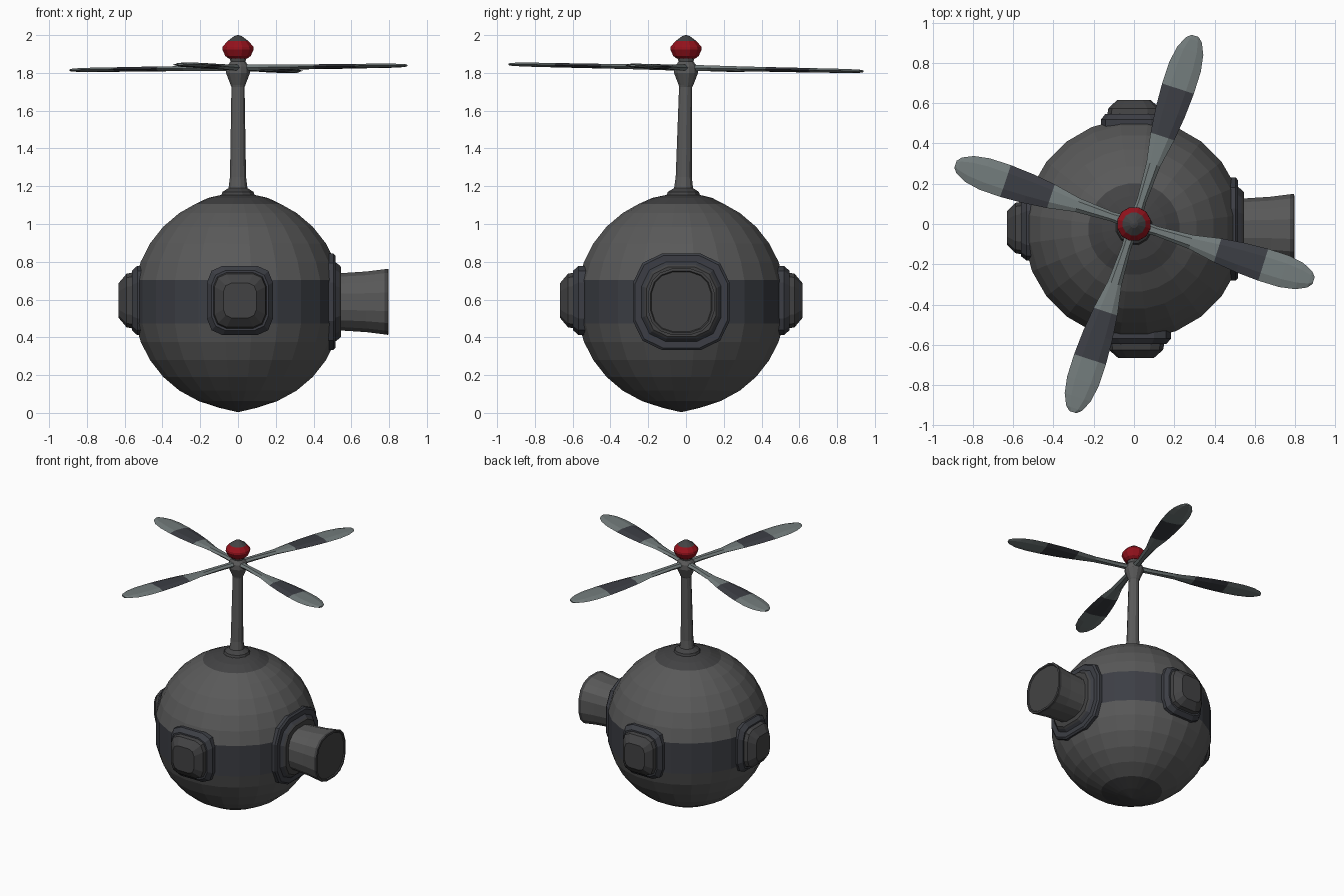
import bpy, bmesh
from math import cos, sin, pi, radians, copysign
from mathutils import Matrix, Vector

if "Cube" in bpy.data.objects:
    bpy.data.objects.remove(bpy.data.objects["Cube"])

COLORS = {
    "shell": (0.10, 0.10, 0.10), "dark": (0.055, 0.055, 0.057),
    "band": (0.045, 0.048, 0.058), "blade": (0.17, 0.20, 0.20),
    "red": (0.30, 0.006, 0.012),
}
MATS = {}
for key, c in COLORS.items():
    MATS[key] = bpy.data.materials.new(key)
    MATS[key].diffuse_color = (*c, 1)

CENTRE = Vector((0, -0.025, 0.588))


def ring(rx, ry, z, n=24, p=1.0, c=(0, 0)):
    """Superellipse ring of n points; p below 1 squares it off."""
    pts = []
    for i in range(n):
        a = 2 * pi * (i + 0.5) / n
        x = copysign(abs(cos(a)) ** p, cos(a))
        y = copysign(abs(sin(a)) ** p, sin(a))
        pts.append(Vector((c[0] + rx * x, c[1] + ry * y, z)))
    return pts


def loft(name, rings, mats, matrix=Matrix()):
    """Skin a stack of rings; mats names one material per strip, ends are capped."""
    bm = bmesh.new()
    used = list(dict.fromkeys(mats))
    vs = [[bm.verts.new(matrix @ p) for p in r] for r in rings]
    n = len(rings[0])
    for k in range(len(vs) - 1):
        for i in range(n):
            j = (i + 1) % n
            f = bm.faces.new((vs[k][i], vs[k][j], vs[k + 1][j], vs[k + 1][i]))
            f.material_index = used.index(mats[k])
    bm.faces.new(vs[0][::-1]).material_index = used.index(mats[0])
    bm.faces.new(vs[-1]).material_index = used.index(mats[-1])
    bmesh.ops.recalc_face_normals(bm, faces=bm.faces)
    me = bpy.data.meshes.new(name)
    bm.to_mesh(me)
    bm.free()
    for m in used:
        me.materials.append(MATS[m])
    ob = bpy.data.objects.new(name, me)
    bpy.context.collection.objects.link(ob)
    return ob


def facing(out, offset=(0, 0, 0)):
    """Matrix at the body centre with local z pointing outwards and local y up."""
    out, up = Vector(out), Vector((0, 0, 1))
    rot = Matrix((up.cross(out), up, out)).transposed().to_4x4()
    return Matrix.Translation(CENTRE + Vector(offset)) @ rot


# Round body with dark end caps and a flat equator band
cy = CENTRE.y
lats = [-68, -56, -44.5, -33, -22, -11.7, 11.7, 22, 33, 44.5, 56, 66]
body = [ring(0.006, 0.006, 0.005, c=(0, cy)), ring(0.10, 0.10, 0.027, c=(0, cy))]
for a in map(radians, lats):
    body.append(ring(0.56 * cos(a), 0.56 * cos(a), CENTRE.z + 0.567 * sin(a), c=(0, cy)))
body += [ring(0.16, 0.16, 1.138, c=(0, -0.02)), ring(0.085, 0.085, 1.155, c=(0, -0.015))]
strips = ["dark"] * 2 + ["shell"] * 5 + ["band"] + ["shell"] * 5 + ["dark"] * 2
loft("body", body, strips)

# Mast with flared foot and hub
mast = [(0.095, 1.145, -0.015), (0.085, 1.17, -0.014), (0.052, 1.19, -0.013),
        (0.044, 1.25, -0.012), (0.036, 1.725, -0.002), (0.04, 1.735, 0),
        (0.066, 1.80, 0), (0.062, 1.835, 0), (0.04, 1.86, 0), (0.05, 1.885, 0)]
loft("mast", [ring(r, r, z, 12, c=(0, y)) for r, z, y in mast],
     ["dark"] * 2 + ["shell"] * 7)

# Red nose cap with grey tip
cap = [(0.05, 1.875), (0.07, 1.89), (0.086, 1.925), (0.084, 1.938),
       (0.058, 1.968), (0.02, 1.995), (0.004, 2.0)]
loft("rotor_cap", [ring(r, r, z, 12) for r, z in cap],
     ["red"] * 4 + ["dark"] * 2)

# Raised pads on front, back and left
pad = [(1.0, 0.48), (1.0, 0.543), (0.86, 0.572), (0.80, 0.572), (0.77, 0.60), (0.50, 0.642)]
for name, out, off, w in (("front_pad", (0, -1, 0), (0.01, 0, 0.007), 0.178),
                          ("back_pad", (0, 1, 0), (0, 0, 0.007), 0.168),
                          ("left_pad", (-1, 0, 0), (0.01, 0.005, 0.007), 0.165)):
    loft(name, [ring(w * s, 0.187 * s, d, 12, 0.5) for s, d in pad],
         ["band"] * 3 + ["dark"] * 2, facing(out, off))

# Right side socket ring and barrel
socket = [(0.262, 0.42), (0.262, 0.505), (0.25, 0.516), (0.215, 0.516),
          (0.20, 0.535), (0.188, 0.546), (0.13, 0.546)]
loft("barrel_socket", [ring(r, r, d, 12, 0.7) for r, d in socket],
     ["band"] * 4 + ["dark"] * 2, facing((1, 0, 0)))
barrel = [(0.155, 0.50), (0.155, 0.56), (0.163, 0.68), (0.175, 0.775),
          (0.178, 0.795), (0.165, 0.797), (0.16, 0.79), (0.02, 0.79)]
loft("barrel", [ring(r, r, d, 16, 0.78) for r, d in barrel],
     ["shell"] * 3 + ["dark"] * 4, facing((1, 0, 0)))

# Four rotor blades on a slightly tilted plane
sections = [(0.02, 0.03, 0.016), (0.12, 0.024, 0.015), (0.30, 0.036, 0.013),
            (0.44, 0.062, 0.012), (0.56, 0.076, 0.012), (0.68, 0.083, 0.011),
            (0.79, 0.082, 0.011), (0.87, 0.068, 0.010), (0.925, 0.042, 0.008),
            (0.945, 0.018, 0.005)]
tilt = Matrix.Translation((0, 0, 1.827))
tilt[2][0], tilt[2][1] = 0.007, -0.022
cross = ((-1, 0), (-0.5, 1), (0.5, 1), (1, 0), (0.5, -1), (-0.5, -1))
for k, (angle, length) in enumerate(((-17.5, 0.99), (72, 1.04), (161.5, 0.99), (252, 1.04))):
    rings = [[Vector((u * length, w * a, t * b)) for a, b in cross] for u, w, t in sections]
    loft(f"rotor_blade_{k + 1}", rings, ["blade"] * 3 + ["band"] * 2 + ["blade"] * 4,
         tilt @ Matrix.Rotation(radians(angle), 4, "Z"))

for m in bpy.data.materials:
    if m.users and not m.is_grease_pencil:
        m.use_nodes = True
        m.node_tree.nodes["Principled BSDF"].inputs["Base Color"].default_value = m.diffuse_color
